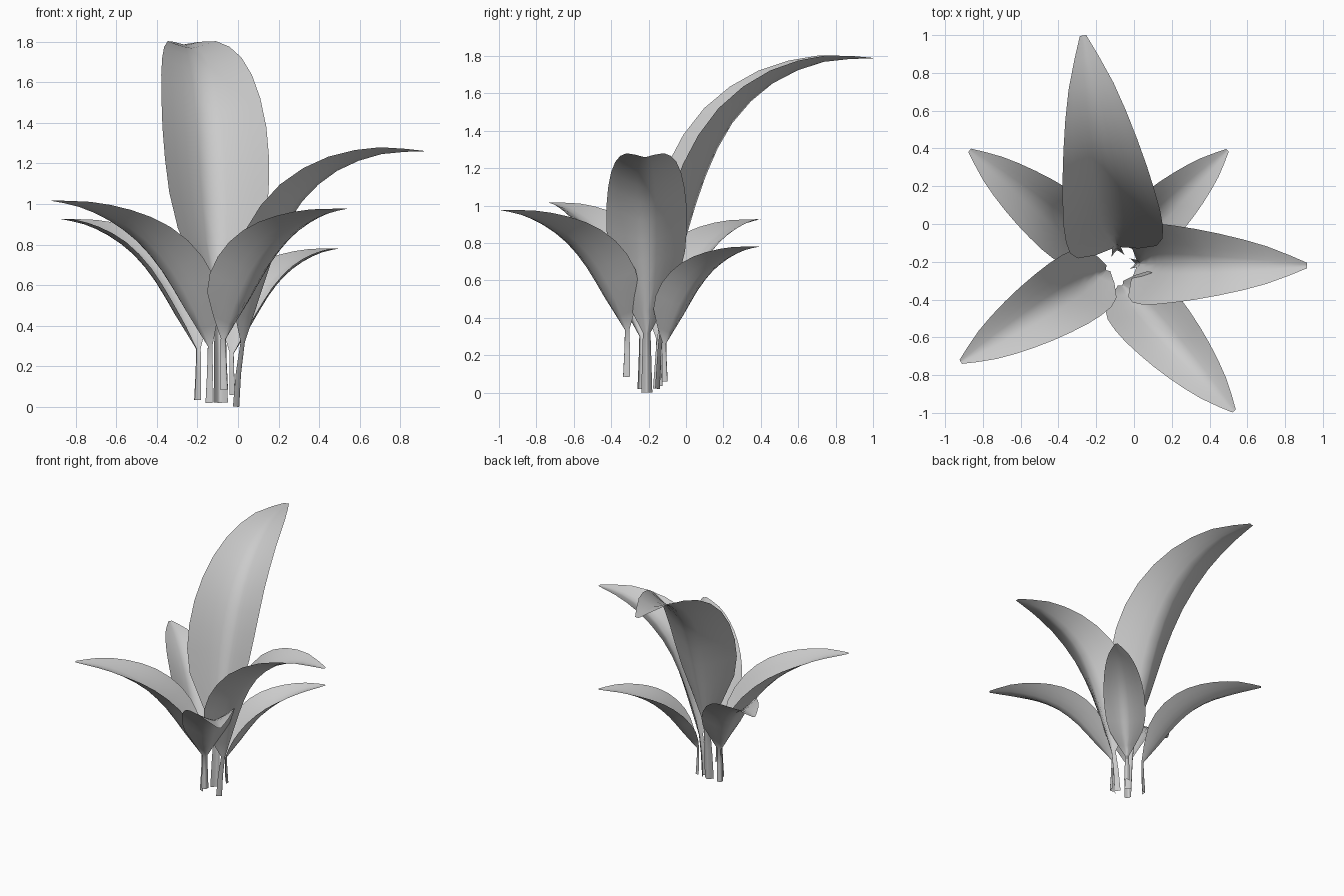
import bpy
from mathutils import Vector

if "Cube" in bpy.data.objects:
    bpy.data.objects.remove(bpy.data.objects["Cube"])

# Midrib stations: (radial fraction, height fraction); first three are the stalk
LOW = [(0, 0), (-.01, .15), (-.015, .28), (.13, .46), (.27, .64),
       (.43, .79), (.62, .9), (.82, .97), (1, 1)]
TALL = [(0, 0), (.01, .13), (.03, .25), (.125, .46), (.215, .64),
        (.34, .8), (.53, .92), (.77, .985), (1, .995)]
# Half width (share of leaf length) and cup depth (share of half width)
WIDTH = [.019, .016, .013, .112, .138, .131, .105, .064, .009]
CUP = [.9, .9, .9, .78, .7, .58, .43, .3, .2]
ACROSS = 8
FOLD = 1.3          # 1 = sharp V section, 2 = round trough


def smooth(pts, steps=2):
    """Catmull-Rom resampling of a list of vectors."""
    out = []
    for i in range(len(pts) - 1):
        a, b, c, d = (pts[max(i - 1, 0)], pts[i], pts[i + 1],
                      pts[min(i + 2, len(pts) - 1)])
        for k in range(steps):
            t = k / steps
            out.append(.5 * (2 * b + (c - a) * t
                             + (2 * a - 5 * b + 4 * c - d) * t ** 2
                             + (3 * b - a - 3 * c + d) * t ** 3))
    return out + [pts[-1]]


def leaf(name, base, tip, profile, wide=1.0, cup=1.0):
    base, tip = Vector(base), Vector(tip)
    run = Vector((tip.x - base.x, tip.y - base.y, 0))
    reach, height = run.length, tip.z - base.z
    length = (tip - base).length
    u = run.normalized()
    up = Vector((0, 0, 1))
    side = up.cross(u)
    pts = [Vector((r * reach, h * height, w * length * wide, c * cup))
           for (r, h), w, c in zip(profile, WIDTH, CUP)]
    rings = pts[:2] + smooth(pts[2:])      # straight stalk, curved blade
    verts, faces = [], []
    for i, (r, h, w, c) in enumerate(rings):
        t = rings[min(i + 1, len(rings) - 1)] - rings[max(i - 1, 0)]
        t2 = Vector((t[0], t[1])).normalized()
        inward = -u * t2.y + up * t2.x
        for j in range(ACROSS + 1):
            s = 2 * j / ACROSS - 1
            verts.append(base + u * r + up * h + side * (s * w)
                         + inward * (c * w * abs(s) ** FOLD))
    n = ACROSS + 1
    for i in range(len(rings) - 1):
        for j in range(ACROSS):
            a = i * n + j
            faces.append((a, a + n, a + n + 1, a + 1))
    me = bpy.data.meshes.new(name)
    me.from_pydata(verts, [], faces)
    me.polygons.foreach_set("use_smooth", [True] * len(faces))
    ob = bpy.data.objects.new(name, me)
    bpy.context.collection.objects.link(ob)


# Six leaves around the centre: stalk foot, tip, curve, width and cup factors
leaf("tall_back_leaf", (-.09, -.14, .02), (-.27, .998, 1.795), TALL, .89, .97)
leaf("right_leaf", (.006, -.21, .0), (.917, -.22, 1.265), TALL, 1, 1.15)
leaf("front_right_leaf", (-.053, -.335, .085), (.53, -.99, .975), LOW, 1.08)
leaf("front_left_leaf", (-.16, -.25, .02), (-.917, -.73, 1.015), LOW, 1.03)
leaf("back_left_leaf", (-.215, -.13, .035), (-.87, .39, .925), LOW, 1.03)
leaf("back_right_leaf", (-.015, -.1, .06), (.495, .39, .78), LOW, 1.06)
